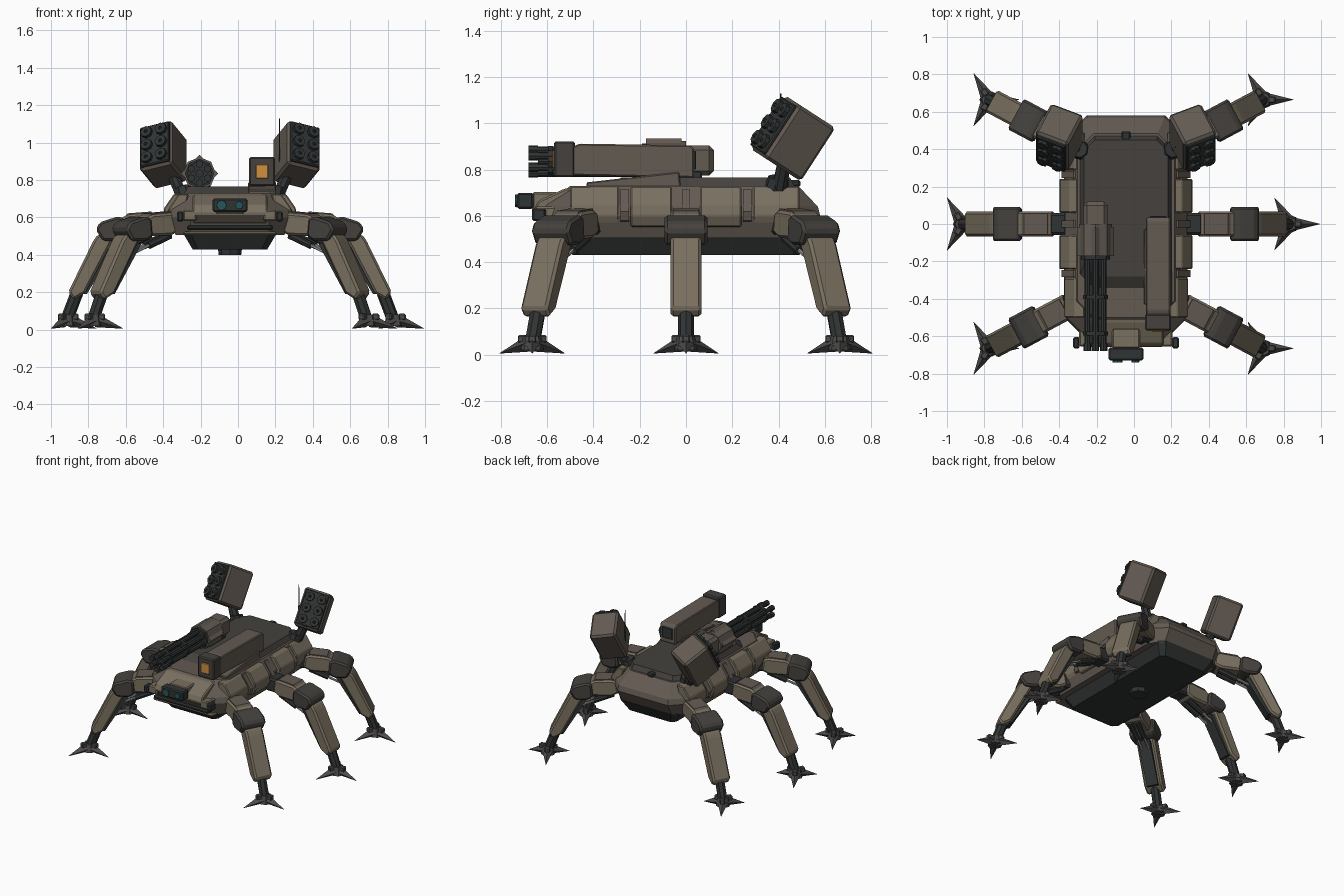
import bpy, bmesh
from math import radians, pi, cos, sin
from mathutils import Matrix, Vector

if "Cube" in bpy.data.objects:
    bpy.data.objects.remove(bpy.data.objects["Cube"])

CX = -0.043  # symmetry axis of the machine (feet shift the bounding box)
T, R = Matrix.Translation, Matrix.Rotation
BODY = T((CX, 0, 0))
SIDE = BODY @ R(pi / 2, 4, 'Z')  # profiles drawn in (y, z)


def material(name, col):
    m = bpy.data.materials.new(name)
    m.diffuse_color = (*col, 1)
    m.use_nodes = True
    m.node_tree.nodes["Principled BSDF"].inputs["Base Color"].default_value = m.diffuse_color
    return m


TAN = material("tan_armour", (.19, .16, .115))
BROWN = material("brown_armour", (.125, .103, .085))
DARK = material("dark_metal", (.03, .034, .034))
DECK = material("deck_metal", (.058, .053, .047))
STEEL = material("steel", (.075, .072, .07))
LIGHT = material("piston_rod", (.35, .35, .35))
ORANGE = material("orange_lens", (.62, .28, .05))
TEAL = material("teal_lens", (.02, .09, .1))


def make(name, bm, mat, M=BODY, bev=0):
    if bev:
        bmesh.ops.bevel(bm, geom=bm.edges[:], offset=bev, segments=1, affect='EDGES')
    bm.transform(M)
    bmesh.ops.recalc_face_normals(bm, faces=bm.faces[:])
    me = bpy.data.meshes.new(name)
    bm.to_mesh(me)
    bm.free()
    me.materials.append(mat)
    ob = bpy.data.objects.new(name, me)
    bpy.context.collection.objects.link(ob)
    return ob


def box(name, c, s, mat, M=BODY, bev=0.008):
    bm = bmesh.new()
    bmesh.ops.create_cube(bm, size=1, matrix=T(c) @ Matrix.Diagonal((*s, 1)))
    return make(name, bm, mat, M, bev)


def loft(name, rings, mat, M=BODY, bev=0):
    bm = bmesh.new()
    vs = [[bm.verts.new(p) for p in ring] for ring in rings]
    n = len(vs[0])
    for a, b in zip(vs, vs[1:]):
        for i in range(n):
            bm.faces.new((a[i], a[(i + 1) % n], b[(i + 1) % n], b[i]))
    bm.faces.new(vs[0])
    bm.faces.new(vs[-1])
    return make(name, bm, mat, M, bev)


def prism(name, pts, w, mat, M=BODY, bev=0, off=0):
    return loft(name, [[(x, off + s * w, z) for x, z in pts] for s in (-1, 1)], mat, M, bev)


def rod(name, a, b, r0, r1, mat, M=BODY, n=10):
    a, b = Vector(a), Vector(b)
    bm = bmesh.new()
    bmesh.ops.create_cone(bm, cap_ends=True, segments=n, radius1=r0, radius2=r1, depth=(b - a).length,
                          matrix=T((a + b) / 2) @ (b - a).to_track_quat('Z', 'Y').to_matrix().to_4x4())
    return make(name, bm, mat, M)


def octo(z, h, y0, y1, c):
    q = [(h - c, y0), (h, y0 + c), (h, y1 - c), (h - c, y1)]
    return [(x, y, z) for x, y in q] + [(-x, y, z) for x, y in reversed(q)]


# Hull: belly, armoured body, raised deck
loft("belly", [octo(.43, .20, -.49, .49, .03), octo(.515, .25, -.54, .54, .04)], DARK)
loft("hull", [octo(.505, .29, -.58, .53, .08), octo(.60, .33, -.62, .58, .12),
              octo(.64, .325, -.61, .57, .12), octo(.73, .26, -.50, .485, .09)], BROWN)
loft("upper_deck", [octo(.72, .25, -.36, .475, .08), octo(.765, .225, -.28, .45, .06)], DECK)
rod("belly_sensor", (0, 0, .40), (0, 0, .44), .06, .065, DARK, n=8)

# Nose
prism("nose_plate", [(-.45, .53), (-.61, .57), (-.66, .62), (-.64, .665), (-.52, .72), (-.42, .72)],
      .20, TAN, SIDE, .008)
box("nose_slot", (0, -.60, .545), (.46, .05, .025), DARK)
box("nose_lip", (0, -.57, .515), (.50, .06, .02), TAN)
box("sensor_neck", (0, -.61, .66), (.15, .11, .085), TAN)
box("sensor_head", (0, -.695, .665), (.185, .07, .07), DARK)
for i, x in enumerate((-.045, .05)):
    rod("sensor_lens", (x, -.70, .665), (x, -.74, .665), .03 - .006 * i, .027 - .006 * i, TEAL, n=8)

for s in (-1, 1):
    box("lamp_bracket", (s * .215, -.60, .61), (.07, .11, .06), TAN)
    box("lamp", (s * .265, -.635, .605), (.035, .06, .055), DARK)
    # Side armour panels and the ribs between them
    for y, w, d in ((-.395, .105, -.025), (-.15, .09, 0), (.15, .09, 0), (.39, .10, -.025)):
        pts = [(.27, .55), (.335 + d, .555), (.357 + d, .60), (.352 + d, .65), (.30 + d, .725), (.22, .725)]
        prism("side_panel", [(s * a, z) for a, z in pts], w, TAN, BODY, .006, y)
    for y in (-.265, 0, .265):
        pts = [(.27, .56), (.335, .58), (.345, .62), (.28, .715), (.22, .715)]
        prism("side_rib", [(s * a, z) for a, z in pts], .018, BROWN, BODY, 0, y)
box("deck_latch", (0, .47, .74), (.05, .05, .03), DARK)
rod("antenna", (.265, .41, .72), (.265, .41, 1.13), .005, .003, DARK, n=6)

# Cannon on the right
gx = .172
prism("cannon_base", [(-.43, .70), (-.43, .745), (-.03, .79), (-.02, .70)], .075, BROWN, SIDE, .005, -gx)
prism("cannon_body", [(-.49, .775), (-.49, .90), (-.46, .912), (.02, .905), (.035, .89), (.035, .765)],
      .065, BROWN, SIDE, .006, -gx)
box("cannon_muzzle", (gx, -.525, .845), (.138, .09, .155), DECK)
box("cannon_lens", (gx, -.57, .845), (.065, .012, .075), ORANGE, bev=.003)
box("cannon_vent", (gx, .037, .84), (.085, .012, .08), DARK, bev=.003)

# Rotary gun on the left
gx, gz = -.163, .835
box("gun_mount", (gx, -.03, .765), (.12, .2, .08), DARK)
box("gun_housing", (gx, .045, .84), (.13, .15, .13), BROWN, bev=.02)
rod("gun_rotor", (gx, 0, gz), (gx, -.17, gz), .088, .088, BROWN, n=8)
rod("gun_shroud", (gx, -.02, gz), (gx, -.172, gz), .1, .1, BROWN, n=4)
rod("gun_collar", (gx, -.165, gz), (gx, -.19, gz), .078, .078, DARK, n=8)
rod("gun_spindle", (gx, -.17, gz), (gx, -.64, gz), .022, .022, DARK, n=8)
for i in range(6):
    x, z = gx + .05 * cos(i * pi / 3 + pi / 6), gz + .05 * sin(i * pi / 3 + pi / 6)
    rod("gun_barrel", (x, -.17, z), (x, -.66, z), .016, .016, DARK, n=8)
    rod("gun_muzzle", (x, -.64, z), (x, -.68, z), .02, .02, DARK, n=8)
for y in (-.38, -.575):
    rod("barrel_clamp", (gx, y, gz), (gx, y - .022, gz), .067, .067, DARK, n=8)

# Missile pods, turned outward then pitched up
for s in (-1, 1):
    P = BODY @ T((s * .36, .455, .94)) @ R(radians(-33), 4, 'X') @ R(s * radians(24), 4, 'Z')
    box("pod_case", (0, .01, 0), (.19, .21, .275), BROWN, P, .014)
    box("pod_face", (0, -.10, 0), (.17, .02, .25), DARK, P, .006)
    for x in (-.042, .042):
        for z in (-.08, 0, .08):
            rod("launch_tube", (x, -.10, z), (x, -.128, z), .034, .032, DARK, P, 8)
            rod("missile_tip", (x, -.12, z), (x, -.136, z), .018, .004, DARK, P, 6)
    rod("pod_post", (s * .25, .40, .70), (s * .32, .43, .86), .035, .03, DARK, n=8)
    rod("pod_pivot", (s * .235, .39, .71), (s * .25, .40, .765), .055, .045, DARK, n=8)

# Six legs: (hip x, hip y, heading)
for s in (-1, 1):
    for hx, hy, ang in ((.252, -.409, -28), (.33, 0, 0), (.252, .409, 28)):
        a = radians(ang) if s > 0 else pi - radians(ang)
        L = BODY @ T((s * hx, hy, 0)) @ R(a, 4, 'Z')
        box("hip_joint", (.03, 0, .57), (.10, .115, .10), DARK, L, .012)
        prism("upper_leg", [(.05, .53), (.06, .61), (.09, .625), (.22, .615), (.26, .59), (.24, .50), (.10, .505)],
              .068, TAN, L, .012)
        prism("upper_leg_cap", [(.08, .60), (.09, .632), (.215, .622), (.25, .59)], .056, BROWN, L)
        prism("knee", [(.225, .50), (.235, .595), (.27, .605), (.365, .575), (.388, .535), (.35, .475), (.265, .475)],
              .092, DECK, L, .012)
        prism("lower_leg", [(.29, .49), (.31, .51), (.375, .51), (.398, .48), (.535, .20), (.505, .16), (.445, .195)],
              .066, TAN, L, .012)
        prism("lower_leg_inner", [(.272, .46), (.31, .46), (.46, .19), (.435, .19)], .042, DARK, L)
        # Piston pair under the knee
        for y in (-.025, .025):
            rod("piston", (.09, y, .505), (.22, y, .45), .02, .02, DARK, L, 8)
            rod("piston_rod", (.21, y, .455), (.335, y, .40), .009, .009, LIGHT, L, 6)
        # Ankle and three-spiked foot (all feet share one orientation)
        rod("ankle", (.487, 0, .20), (.54, 0, .06), .034, .034, DARK, L, 8)
        F = T(L @ Vector((.545, 0, 0)))
        rod("foot_hub", (0, 0, .02), (0, 0, .08), .05, .038, STEEL, F, 8)
        for k in range(3):
            K = F @ R(k * 2 * pi / 3, 4, 'Z')
            rod("foot_spike", (.02, 0, .048), (.162, 0, .006), .036, .001, STEEL, K, 4)
            box("toe_knuckle", (.045, 0, .068), (.04, .035, .035), STEEL, K, .006)
